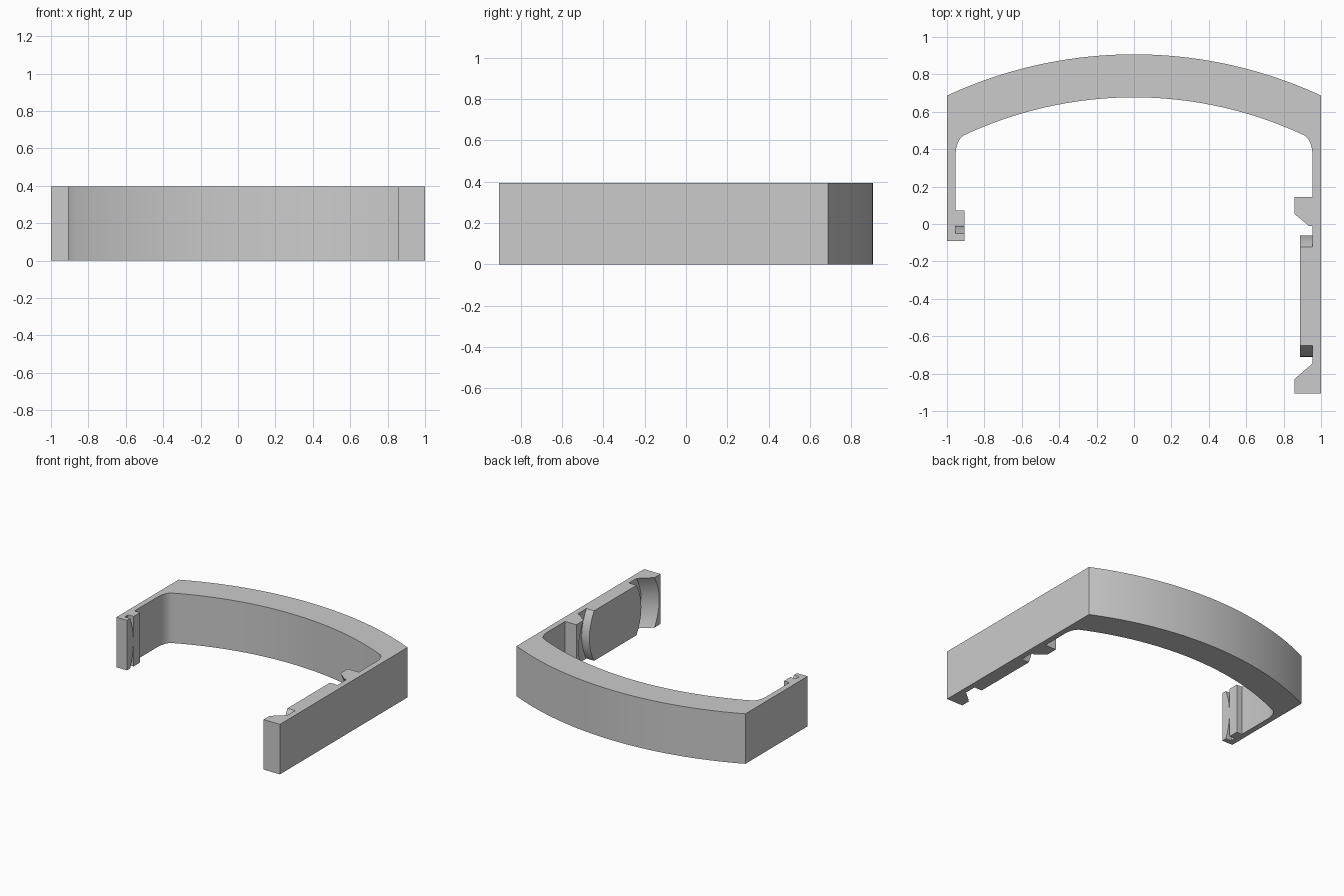
import bpy, bmesh, math

if "Cube" in bpy.data.objects:
    bpy.data.objects.remove(bpy.data.objects["Cube"])

H = 0.395          # band height
LEVELS = 20        # slices through the height, needed for the bowed slots
ARC = 40           # segments along the bow


def bow(x, apex, radius):
    """Height of a circular arc whose highest point is at x = 0."""
    return apex - radius + math.sqrt(radius * radius - x * x)


def outline(b):
    """Plan outline; b is how far the clip walls bow at this level."""
    pts = []
    # outer bow, left to right
    for i in range(ARC + 1):
        x = -1 + 2 * i / ARC
        pts.append((x, bow(x, 0.907, 2.38)))
    # right arm: outer side, front hook, pad, rear hook
    pts += [(1, -0.905), (0.857, -0.905),
            (0.857, -0.83 - b), (0.955, -0.745 - b),
            (0.955, -0.65 - b), (0.888, -0.65 - b),
            (0.888, -0.122 + b), (0.955, -0.122 + b),
            (0.955, -0.01 + b), (0.935, -0.01 + b),
            (0.857, 0.055 + b), (0.857, 0.145), (0.955, 0.145)]
    # inner bow with rounded corners, right to left
    corner = [(0.955, 0.37), (0.951, 0.405), (0.941, 0.437), (0.928, 0.458)]
    pts += corner
    for i in range(ARC + 1):
        x = 0.912 * (1 - 2 * i / ARC)
        pts.append((x, bow(x, 0.677, 2.14)))
    pts += [(-x, y) for x, y in reversed(corner)]
    # left arm: catch with a narrow slot
    pts += [(-0.955, 0.072), (-0.907, 0.072),
            (-0.907, -0.008), (-0.955, -0.008),
            (-0.955, -0.05 + 0.66 * b), (-0.907, -0.05 + 0.66 * b),
            (-0.907, -0.09), (-1, -0.09)]
    return pts


# clip band: stacked outlines joined into one solid
bm = bmesh.new()
rings = []
for k in range(LEVELS + 1):
    t = 2 * k / LEVELS - 1
    b = 0.06 * (1 - t * t)
    rings.append([bm.verts.new((x, y, H * k / LEVELS)) for x, y in outline(b)])
n = len(rings[0])
for low, high in zip(rings, rings[1:]):
    for i in range(n):
        j = (i + 1) % n
        bm.faces.new((low[i], low[j], high[j], high[i]))
bm.faces.new(rings[0])
bm.faces.new(rings[-1])
bmesh.ops.recalc_face_normals(bm, faces=bm.faces)

# merge the slices wherever the walls are flat
bmesh.ops.dissolve_limit(bm, angle_limit=math.radians(0.05),
                         verts=bm.verts, edges=bm.edges)

mesh = bpy.data.meshes.new("clip_band")
bm.to_mesh(mesh)
bm.free()
band = bpy.data.objects.new("clip_band", mesh)
bpy.context.collection.objects.link(band)

grey = bpy.data.materials.new("plain_grey")
grey.diffuse_color = (0.6, 0.6, 0.6, 1)
grey.use_nodes = True
grey.node_tree.nodes["Principled BSDF"].inputs["Base Color"].default_value = grey.diffuse_color
mesh.materials.append(grey)

bpy.context.view_layer.objects.active = band
band.select_set(True)
bpy.ops.object.shade_smooth_by_angle(angle=math.radians(25))
